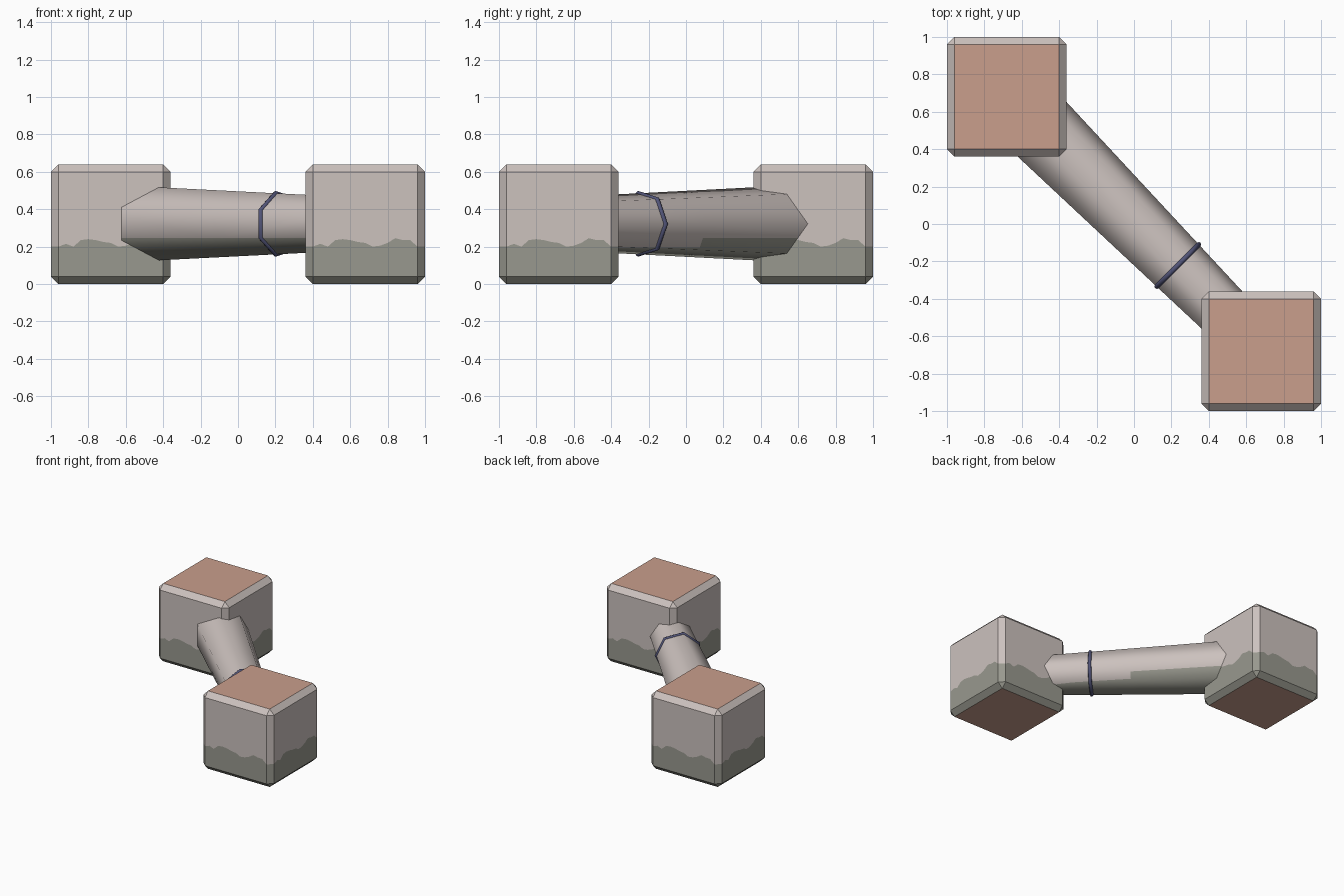
import bpy, bmesh, math
from mathutils import Vector, Matrix

if "Cube" in bpy.data.objects:
    bpy.data.objects.remove(bpy.data.objects["Cube"])


def material(name, srgb):
    m = bpy.data.materials.new(name)
    lin = [c / 12.92 if c < 0.04045 else ((c + 0.055) / 1.055) ** 2.4 for c in srgb]
    m.diffuse_color = (*lin, 1)
    m.use_nodes = True
    m.node_tree.nodes["Principled BSDF"].inputs["Base Color"].default_value = m.diffuse_color
    return m


MAUVE = material("pale_mauve", (0.80, 0.76, 0.745))
MOSS = material("moss_grey", (0.60, 0.60, 0.56))
CLAY = material("clay", (0.79, 0.62, 0.55))
NAVY = material("navy", (0.32, 0.33, 0.47))


def add_object(name, bm, mats, loc=(0, 0, 0)):
    me = bpy.data.meshes.new(name)
    bm.to_mesh(me)
    bm.free()
    for m in mats:
        me.materials.append(m)
    ob = bpy.data.objects.new(name, me)
    ob.location = loc
    bpy.context.collection.objects.link(ob)
    return ob


# Bevelled block with a ragged damp band around its foot
WAVE = [0.20, 0.215, 0.20, 0.235, 0.24, 0.235, 0.225, 0.22, 0.20, 0.205,
        0.22, 0.245, 0.235, 0.235, 0.20]


def block(name, x, y):
    H, B = 0.32, 0.04
    I = H - B
    bm = bmesh.new()
    bmesh.ops.create_cube(bm, size=2 * H)
    bmesh.ops.bevel(bm, geom=bm.edges[:], offset=B, segments=1, affect='EDGES')
    bmesh.ops.translate(bm, vec=(0, 0, H), verts=bm.verts)
    bm.normal_update()
    # remove upright faces, to be rebuilt as banded panels
    walls = [f for f in bm.faces if abs(f.normal.z) < 0.1]
    bmesh.ops.delete(bm, geom=walls, context='FACES_ONLY')
    for f in bm.faces:
        nz = f.normal.z
        f.material_index = 2 if abs(nz) > 0.9 else (1 if nz < 0 else 0)
    n = len(WAVE) - 1
    for k in range(4):
        rot = Matrix.Rotation(k * math.pi / 2, 3, 'Z')

        def face(points, mat):
            f = bm.faces.new([bm.verts.new(rot @ Vector(p)) for p in points])
            f.material_index = mat

        edge = [(-I + 2 * I * i / n, -H, h) for i, h in enumerate(WAVE)]
        face([(-I, -H, B), (I, -H, B)] + edge[::-1], 1)
        face(edge + [(I, -H, 2 * H - B), (-I, -H, 2 * H - B)], 0)
        for lo, hi, mat in ((B, WAVE[0], 1), (WAVE[0], 2 * H - B, 0)):
            face([(I, -H, lo), (H, -I, lo), (H, -I, hi), (I, -H, hi)], mat)
    bmesh.ops.remove_doubles(bm, verts=bm.verts, dist=0.0005)
    bmesh.ops.recalc_face_normals(bm, faces=bm.faces)
    return add_object(name, bm, (MAUVE, MOSS, CLAY), (x, y, 0))


block("back_block", -0.68, 0.68)
block("front_block", 0.68, -0.68)

# Shared frame of the shaft: axis, sideways direction and up
AXIS = Vector((1, -1, 0)).normalized()
SIDE = Vector((1, 1, 0)).normalized()
UP = Vector((0, 0, 1))
MID = Vector((0, 0, 0.322))
SIDES = 7


def radius(x):
    return 0.2 - 0.0525 * (x + 0.39)


def radial(i):
    a = math.tau * i / SIDES
    return SIDE * math.cos(a) + UP * math.sin(a)


def centre(x):
    return MID + AXIS * (x * math.sqrt(2))


# Tapered seven-sided shaft, cut where the damp band ends
bm = bmesh.new()
stations = (-0.66, -0.03, 0.01, 0.66)
rings = [[bm.verts.new(centre(x) + radial(i) * radius(x)) for i in range(SIDES)]
         for x in stations]
for a, b in zip(rings, rings[1:]):
    for i in range(SIDES):
        j = (i + 1) % SIDES
        bm.faces.new((a[i], a[j], b[j], b[i]))
bm.faces.new(rings[0])
bm.faces.new(rings[-1])
for z in (0.195, 0.245):
    bmesh.ops.bisect_plane(bm, geom=bm.verts[:] + bm.edges[:] + bm.faces[:],
                           plane_co=(0, 0, z), plane_no=(0, 0, 1))
bmesh.ops.recalc_face_normals(bm, faces=bm.faces)
for f in bm.faces:
    c = f.calc_center_median()
    front = c.dot(SIDE) < 0
    high = front or c.dot(AXIS) < 0
    f.material_index = 1 if c.z < (0.245 if high else 0.195) else 0
    f.smooth = True
shaft = add_object("shaft", bm, (MAUVE, MOSS))
normals = []
for v in shaft.data.vertices:
    d = v.co - MID
    normals.append((d - AXIS * d.dot(AXIS)).normalized())
shaft.data.normals_split_custom_set_from_vertices(normals)

# Thin band around the shaft
bm = bmesh.new()
BAND_X, THICK, M = 0.228, 0.013, 8
loops = []
for i in range(SIDES):
    r = radial(i)
    hub = centre(BAND_X) + r * radius(BAND_X)
    loops.append([bm.verts.new(hub + (r * math.cos(t) + AXIS * math.sin(t)) * THICK)
                  for t in (math.tau * k / M for k in range(M))])
for i in range(SIDES):
    a, b = loops[i], loops[(i + 1) % SIDES]
    for k in range(M):
        bm.faces.new((a[k], a[(k + 1) % M], b[(k + 1) % M], b[k])).smooth = True
bmesh.ops.recalc_face_normals(bm, faces=bm.faces)
add_object("band", bm, (NAVY,))
